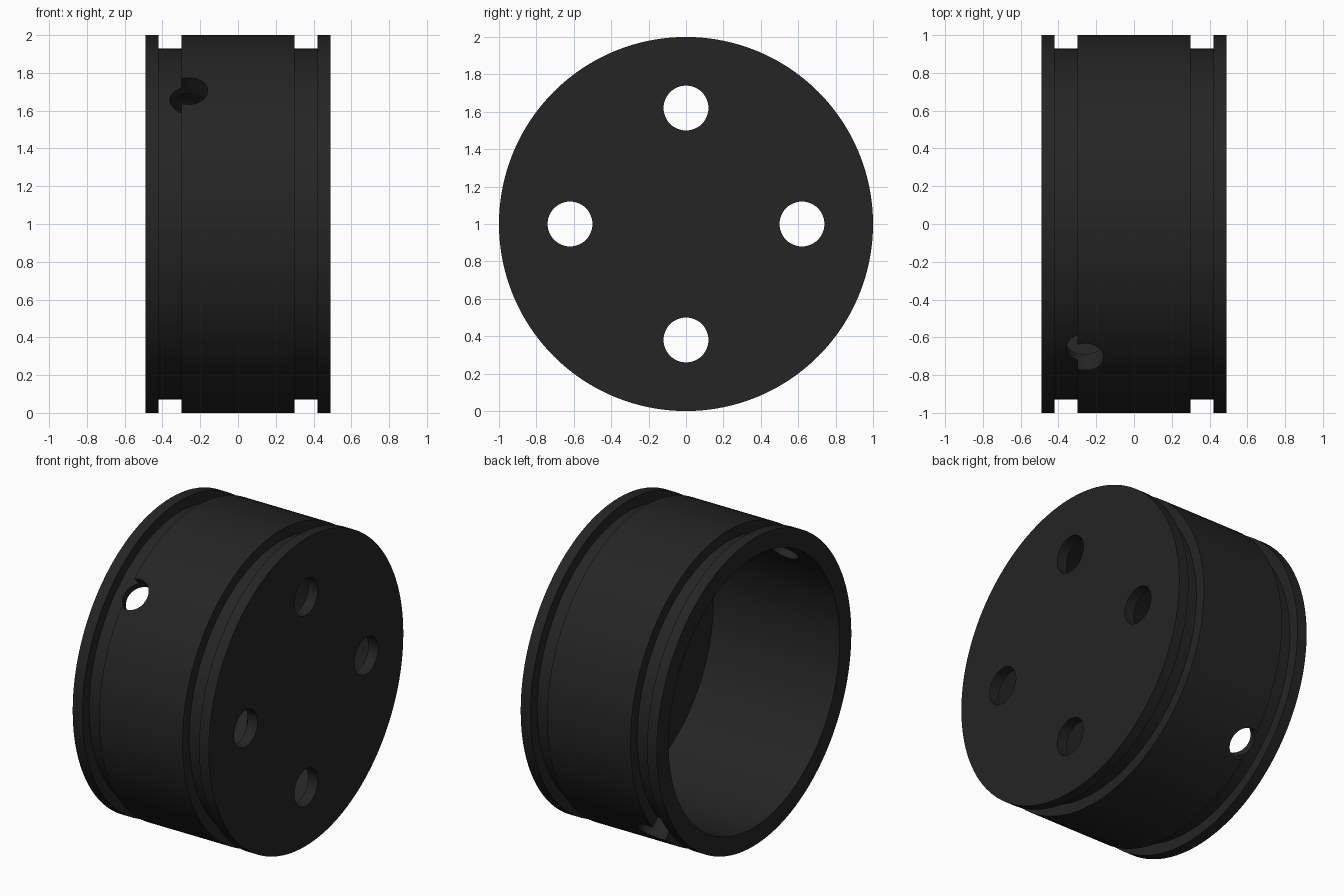
import bpy, bmesh, math
from mathutils import Vector

if "Cube" in bpy.data.objects:
    bpy.data.objects.remove(bpy.data.objects["Cube"])

black = bpy.data.materials.new("matte black")
black.diffuse_color = (0.018, 0.018, 0.018, 1)
black.use_nodes = True
black.node_tree.nodes["Principled BSDF"].inputs["Base Color"].default_value = black.diffuse_color
CENTRE = Vector((0, 0, 1))

# Cup cross-section (x, radius): closed on +x, open on -x, two outer grooves
profile = [(0.49, 0), (0.49, 1), (0.42, 1), (0.42, 0.93), (0.30, 0.93), (0.30, 1),
           (-0.30, 1), (-0.30, 0.93), (-0.42, 0.93), (-0.42, 1), (-0.49, 1),
           (-0.49, 0.88), (0.42, 0.88), (0.42, 0)]
bm = bmesh.new()
verts = [bm.verts.new((x, 0, r)) for x, r in profile]
edges = [bm.edges.new(pair) for pair in zip(verts, verts[1:])]
bmesh.ops.spin(bm, geom=verts + edges, cent=(0, 0, 0), axis=(1, 0, 0),
               angle=math.tau, steps=128, use_merge=True)
bmesh.ops.remove_doubles(bm, verts=bm.verts, dist=1e-5)
bmesh.ops.recalc_face_normals(bm, faces=bm.faces)
mesh = bpy.data.meshes.new("grooved_cup")
bm.to_mesh(mesh)
bm.free()
cup = bpy.data.objects.new("grooved_cup", mesh)
bpy.context.collection.objects.link(cup)
cup.location = CENTRE
cup.data.materials.append(black)


def drill(centre, direction, radius, depth):
    """Cut a round hole through the cup."""
    bpy.ops.mesh.primitive_cylinder_add(vertices=48, radius=radius, depth=depth,
                                        location=CENTRE + Vector(centre))
    cutter = bpy.context.object
    cutter.name = "hole_cutter"
    cutter.rotation_euler = Vector(direction).to_track_quat('Z', 'Y').to_euler()
    cutter.data.materials.append(black)
    cutter.hide_render = True
    mod = cup.modifiers.new("hole", 'BOOLEAN')
    mod.operation, mod.solver, mod.object = 'DIFFERENCE', 'EXACT', cutter
    bpy.context.view_layer.objects.active = cup
    bpy.ops.object.modifier_apply(modifier=mod.name)
    bpy.data.objects.remove(cutter)


# Four holes through the closed face
for i in range(4):
    a = i * math.pi / 2
    drill((0.455, 0.62 * math.cos(a), 0.62 * math.sin(a)), (1, 0, 0), 0.12, 0.3)

# Diagonal cross hole through both walls, breaking into the groove
drill((-0.26, 0, 0), (0, -1, 1), 0.10, 2.4)

bpy.ops.object.select_all(action='DESELECT')
cup.select_set(True)
bpy.context.view_layer.objects.active = cup
bpy.ops.object.shade_smooth_by_angle(angle=math.radians(30))
